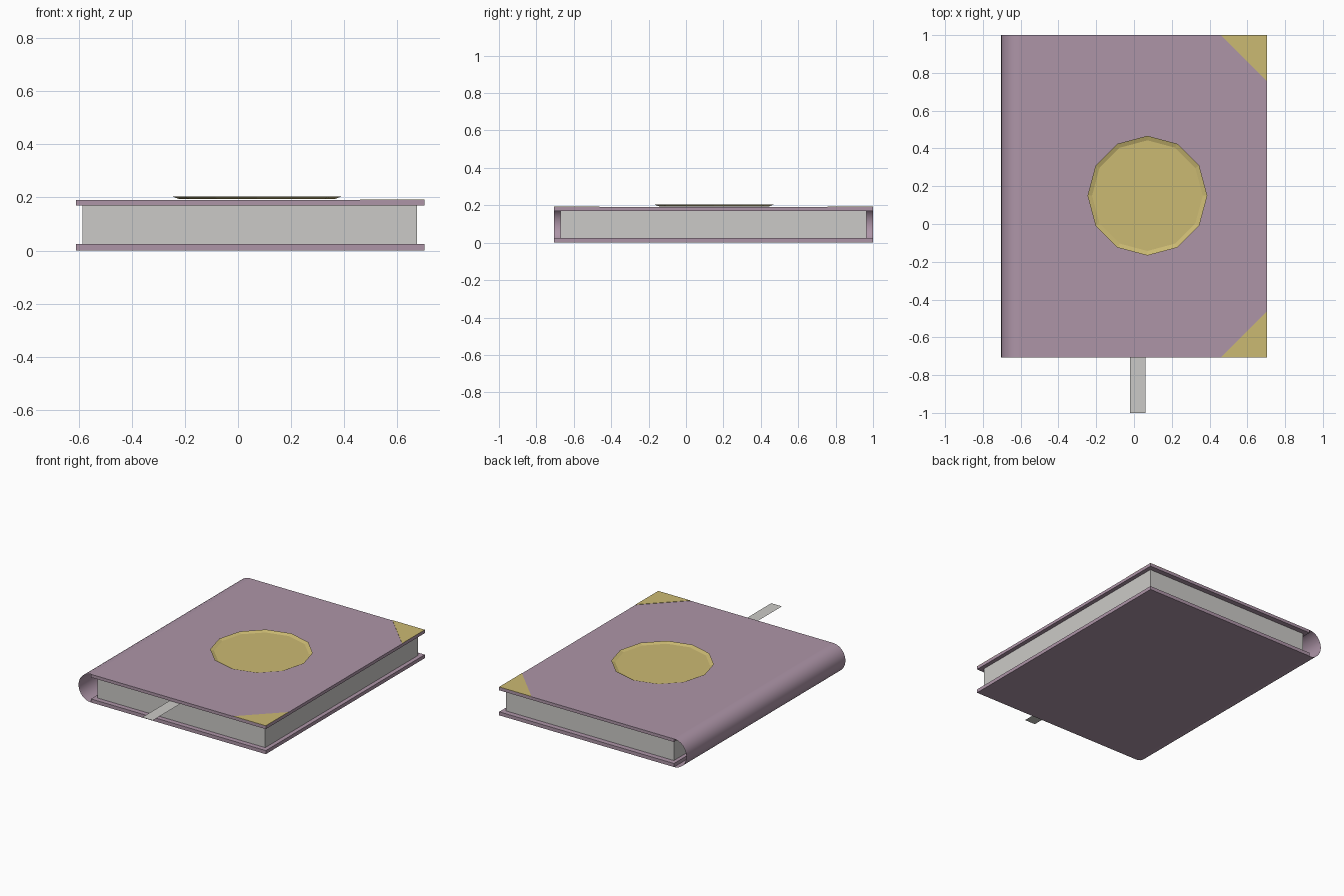
import bpy
import math
from mathutils import Vector

cube = bpy.data.objects.get("Cube")
if cube:
    bpy.data.objects.remove(cube, do_unlink=True)


def material(name, color):
    m = bpy.data.materials.new(name)
    m.use_nodes = True
    m.diffuse_color = (*color, 1)
    m.node_tree.nodes["Principled BSDF"].inputs["Base Color"].default_value = (*color, 1)
    return m


PURPLE = material("dusty purple", (0.42, 0.30, 0.39))
GOLD = material("old gold", (0.60, 0.49, 0.17))
PAPER = material("paper grey", (0.60, 0.59, 0.57))


def build(name, verts, faces, mat):
    mesh = bpy.data.meshes.new(name)
    mesh.from_pydata(verts, [], faces)
    mesh.materials.append(mat)
    obj = bpy.data.objects.new(name, mesh)
    bpy.context.collection.objects.link(obj)
    return obj


def box(name, lo, hi, mat):
    lo, hi = Vector(lo), Vector(hi)
    bpy.ops.mesh.primitive_cube_add(size=1, location=(lo + hi) / 2)
    obj = bpy.context.object
    obj.name = name
    obj.scale = hi - lo
    bpy.ops.object.transform_apply(location=False, rotation=False, scale=True)
    obj.data.materials.append(mat)
    return obj


FRONT, BACK, HINGE, EDGE, TOP = -0.706, 1.0, -0.61, 0.703, 0.191

# Covers and page block
box("bottom_cover", (HINGE, FRONT, 0), (EDGE, BACK, 0.024), PURPLE)
box("top_cover", (HINGE, FRONT, 0.170), (EDGE, BACK, TOP), PURPLE)
box("page_block", (-0.585, -0.672, 0.024), (0.675, 0.965, 0.170), PAPER)

# Rounded spine, a thin open sheet
STEPS = 16
verts = []
for i in range(STEPS + 1):
    a = math.pi * i / STEPS
    x = HINGE - 0.093 * math.sin(a)
    z = TOP / 2 * (1 - math.cos(a))
    verts += [(x, FRONT, z), (x, BACK, z)]
faces = [(2 * i, 2 * i + 2, 2 * i + 3, 2 * i + 1) for i in range(STEPS)]
spine = build("spine", verts, faces, PURPLE)
spine.data.shade_smooth()

# Ribbon bookmark
build("ribbon_bookmark", [(-0.02, -1, 0.169), (0.06, -1, 0.169),
                          (0.06, -0.6, 0.169), (-0.02, -0.6, 0.169)],
      [(0, 1, 2, 3)], PAPER)

# Shallow twelve-sided medallion with a flared rim
SIDES = 12
verts = []
for r, z in ((0.293, 0.194), (0.317, 0.203)):
    for i in range(SIDES):
        a = math.tau * i / SIDES
        verts.append((0.071 + r * math.cos(a), 0.15 + r * math.sin(a), z))
faces = [tuple(range(SIDES))]
for i in range(SIDES):
    j = (i + 1) % SIDES
    faces.append((i, j, SIDES + j, SIDES + i))
build("medallion", verts, faces, GOLD)

# Triangular corner plates
LEG = 0.243
for name, y, s in (("front_corner_plate", FRONT, 1), ("back_corner_plate", BACK, -1)):
    outline = [(EDGE, y), (EDGE, y + s * LEG), (EDGE - LEG, y)]
    if s < 0:
        outline.reverse()
    verts = [(px, py, z) for z in (TOP, TOP + 0.002) for px, py in outline]
    faces = [(2, 1, 0), (3, 4, 5)]
    faces += [(i, (i + 1) % 3, 3 + (i + 1) % 3, 3 + i) for i in range(3)]
    build(name, verts, faces, GOLD)
